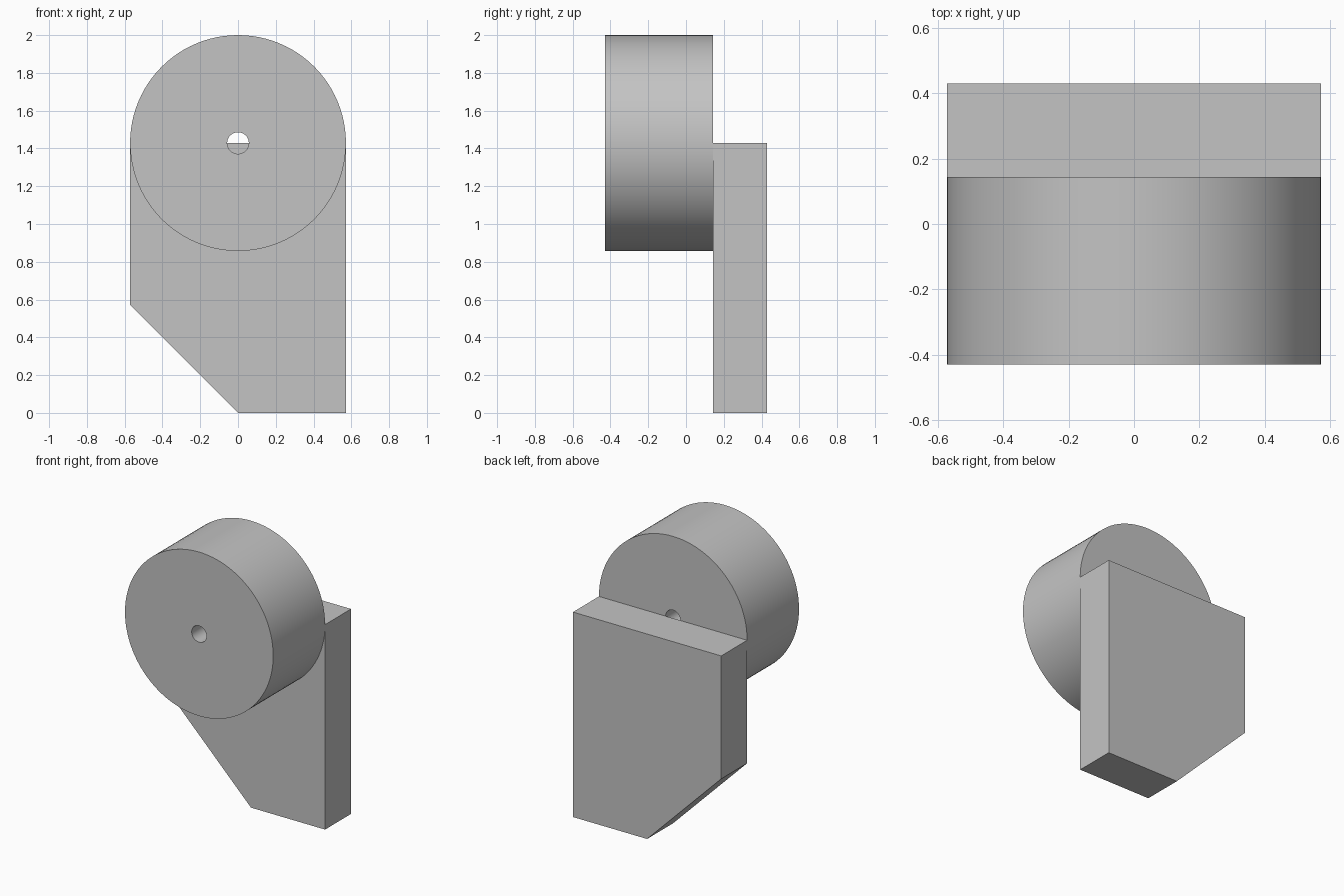
import bpy
import bmesh
from math import tau
from mathutils import Matrix, Vector

cube = bpy.data.objects.get("Cube")
if cube:
    bpy.data.objects.remove(cube, do_unlink=True)

UNIT = 2 / 3.5
RADIUS = UNIT
BORE = UNIT / 10
AXIS_Z = 2 - RADIUS
FRONT, JOINT, BACK = -0.75 * UNIT, 0.25 * UNIT, 0.75 * UNIT
SEGMENTS = 96

grey = bpy.data.materials.new("plain grey")
grey.use_nodes = True
colour = (0.55, 0.55, 0.55, 1)
grey.diffuse_color = colour
grey.node_tree.nodes["Principled BSDF"].inputs["Base Color"].default_value = colour


def finish(name, bm):
    bmesh.ops.recalc_face_normals(bm, faces=bm.faces)
    mesh = bpy.data.meshes.new(name)
    bm.to_mesh(mesh)
    bm.free()
    mesh.materials.append(grey)
    obj = bpy.data.objects.new(name, mesh)
    bpy.context.collection.objects.link(obj)
    return obj


# Bored drum: a rectangular section spun about the y axis
bm = bmesh.new()
section = [(BORE, FRONT), (RADIUS, FRONT), (RADIUS, JOINT), (BORE, JOINT)]
verts = [bm.verts.new((r, y, AXIS_Z)) for r, y in section]
edges = [bm.edges.new((verts[i], verts[(i + 1) % len(verts)])) for i in range(len(verts))]
bmesh.ops.spin(bm, geom=verts + edges, cent=(0, 0, AXIS_Z), axis=(0, 1, 0),
               angle=tau, steps=SEGMENTS, use_merge=True)
bmesh.ops.remove_doubles(bm, verts=bm.verts, dist=0.0001)
drum = finish("drum", bm)
bpy.ops.object.select_all(action="DESELECT")
drum.select_set(True)
bpy.context.view_layer.objects.active = drum
bpy.ops.object.shade_smooth_by_angle()

# Back plate with one slanted lower corner
bm = bmesh.new()
outline = [(0, 0), (RADIUS, 0), (RADIUS, AXIS_Z), (-RADIUS, AXIS_Z), (-RADIUS, RADIUS)]
face = bm.faces.new([bm.verts.new((x, JOINT, z)) for x, z in outline])
extruded = bmesh.ops.extrude_face_region(bm, geom=[face], use_keep_orig=True)["geom"]
moved = [v for v in extruded if isinstance(v, bmesh.types.BMVert)]
bmesh.ops.translate(bm, verts=moved, vec=Vector((0, BACK - JOINT, 0)))
finish("back_plate", bm)
